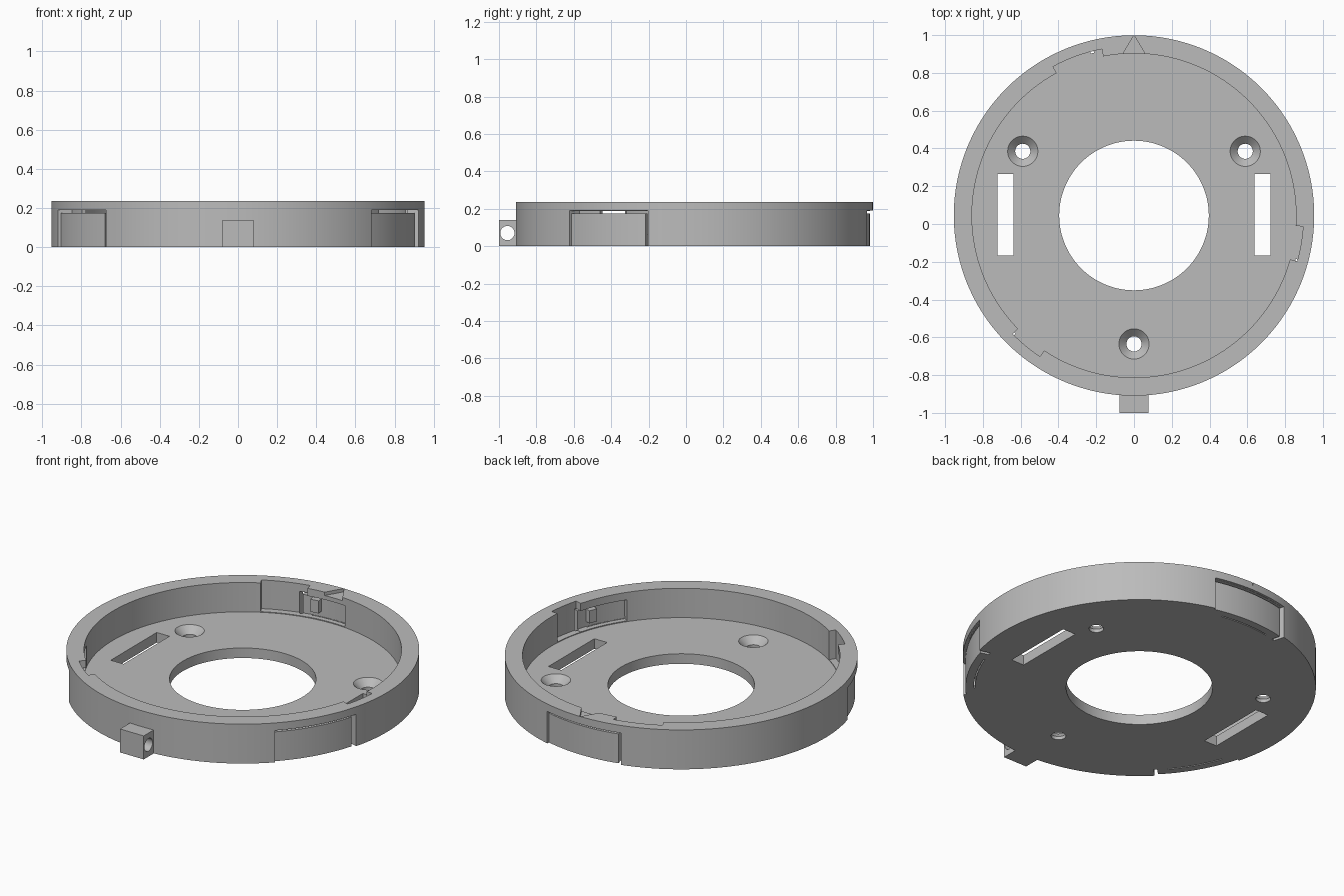
import bpy, bmesh
from math import sin, cos, radians, pi
from mathutils import Matrix, Vector

cube = bpy.data.objects.get("Cube")
if cube:
    bpy.data.objects.remove(cube, do_unlink=True)

CY = 0.045            # ring centre on y
R_OUT, R_IN = 0.954, 0.858
HEIGHT, FLOOR = 0.235, 0.06
LIP = 0.19            # underside of the lip above the spring arms

grey = bpy.data.materials.new("plain grey")
grey.use_nodes = True
grey.diffuse_color = (0.5, 0.5, 0.5, 1)
grey.node_tree.nodes["Principled BSDF"].inputs["Base Color"].default_value = (0.5, 0.5, 0.5, 1)


def finish(name, bm):
    bmesh.ops.recalc_face_normals(bm, faces=bm.faces)
    mesh = bpy.data.meshes.new(name)
    bm.to_mesh(mesh)
    bm.free()
    mesh.materials.append(grey)
    obj = bpy.data.objects.new(name, mesh)
    bpy.context.collection.objects.link(obj)
    return obj


def prism(name, outline, z0, z1):
    """Extrude a flat outline from z0 to z1."""
    bm = bmesh.new()
    face = bm.faces.new([bm.verts.new((x, y, z0)) for x, y in outline])
    ext = bmesh.ops.extrude_face_region(bm, geom=[face])
    top = [v for v in ext["geom"] if isinstance(v, bmesh.types.BMVert)]
    bmesh.ops.translate(bm, verts=top, vec=(0, 0, z1 - z0))
    return finish(name, bm)


def sector(name, r0, r1, a0, a1, z0, z1):
    """Block bent around the ring centre, angles in degrees."""
    n = max(2, int((a1 - a0) / 2))
    arc = [radians(a0 + (a1 - a0) * i / n) for i in range(n + 1)]
    pts = [(r1 * cos(a), CY + r1 * sin(a)) for a in arc]
    pts += [(r0 * cos(a), CY + r0 * sin(a)) for a in reversed(arc)]
    return prism(name, pts, z0, z1)


def cone(name, x, y, r0, r1, z0, z1, sides=180):
    bm = bmesh.new()
    bmesh.ops.create_cone(bm, cap_ends=True, segments=sides, radius1=r0, radius2=r1,
                          depth=z1 - z0, matrix=Matrix.Translation((x, y, (z0 + z1) / 2)))
    return finish(name, bm)


def box(name, x0, x1, y0, y1, z0, z1):
    return prism(name, [(x0, y0), (x1, y0), (x1, y1), (x0, y1)], z0, z1)


def boolean(target, tool, operation="DIFFERENCE"):
    mod = target.modifiers.new("cut", "BOOLEAN")
    mod.operation, mod.solver, mod.object = operation, "EXACT", tool
    bpy.context.view_layer.objects.active = target
    bpy.ops.object.modifier_apply(modifier=mod.name)
    bpy.data.objects.remove(tool, do_unlink=True)


def smooth(obj):
    bpy.ops.object.select_all(action="DESELECT")
    obj.select_set(True)
    bpy.context.view_layer.objects.active = obj
    bpy.ops.object.shade_smooth_by_angle(angle=radians(30))


# Shallow round tray with a central opening
ring = cone("ring_base", 0, CY, R_OUT, R_OUT, 0, HEIGHT)
boolean(ring, cone("pocket", 0, CY, R_IN, R_IN, FLOOR, 0.4))
boolean(ring, cone("opening", 0, CY, 0.396, 0.396, -0.1, 0.2, 120))

# Countersunk screw holes
for deg in (30, 150, 270):
    x, y = 0.68 * cos(radians(deg)), CY + 0.68 * sin(radians(deg))
    boolean(ring, cone("screw_hole", x, y, 0.04, 0.04, -0.1, 0.1, 48))
    boolean(ring, cone("countersink", x, y, 0.035, 0.085, 0.015, 0.065, 48))

# Long slots in the floor
for side in (-1, 1):
    boolean(ring, box("floor_slot", side * 0.68 - 0.042, side * 0.68 + 0.042,
                      -0.168, 0.265, -0.1, 0.2))

# Three spring arms with entry recesses, grooves and slits; the back recess is wider
for turn, wider in ((0, 0), (120, 2.8), (240, 0)):
    hinge, free = turn - 44.4, turn - 15.0
    boolean(ring, sector("entry_recess", 0.83, 0.897, free - 0.7 - wider * 1.2,
                         turn - 3.7 + wider * 0.8, FLOOR + 0.004, 0.4))
    boolean(ring, sector("groove", 0.84, 0.896, turn - 35, free + 0.5, FLOOR + 0.005, LIP))
    boolean(ring, sector("arm_inset", 0.94, 1.05, hinge, free, -0.1, LIP))
    boolean(ring, sector("top_slit", 0.88, 1.06, hinge + 0.05, free - 0.05, 0.175, LIP - 0.001))
    boolean(ring, sector("end_slit", 0.887, 1.07, free - 1.2, free - 0.02, -0.11, LIP - 0.0005))
    boolean(ring, sector("floor_slit", 0.888, 0.895, turn - 40, free - 5, -0.12, FLOOR + 0.02))

# Triangular pointer engraved in the rim at the back
boolean(ring, prism("pointer", [(-0.065, 0.89), (0.065, 0.89), (0, 1.0)], HEIGHT - 0.02, 0.4))
smooth(ring)

# Detent bump on the inside of each arm
for i, turn in enumerate((0, 120, 240)):
    sector(f"detent_{i + 1}", 0.865, 0.91, turn - 23.3, turn - 20, 0.095, 0.17)

# Front lug with a cross hole
lug = box("front_lug", -0.078, 0.078, -1.0, -0.895, 0, 0.14)
pin = cone("pin_hole", 0, 0, 0.038, 0.038, -0.3, 0.3, 48)
pin.data.transform(Matrix.Translation(Vector((0, -0.955, 0.07))) @ Matrix.Rotation(pi / 2, 4, "Y"))
boolean(lug, pin)
smooth(lug)
